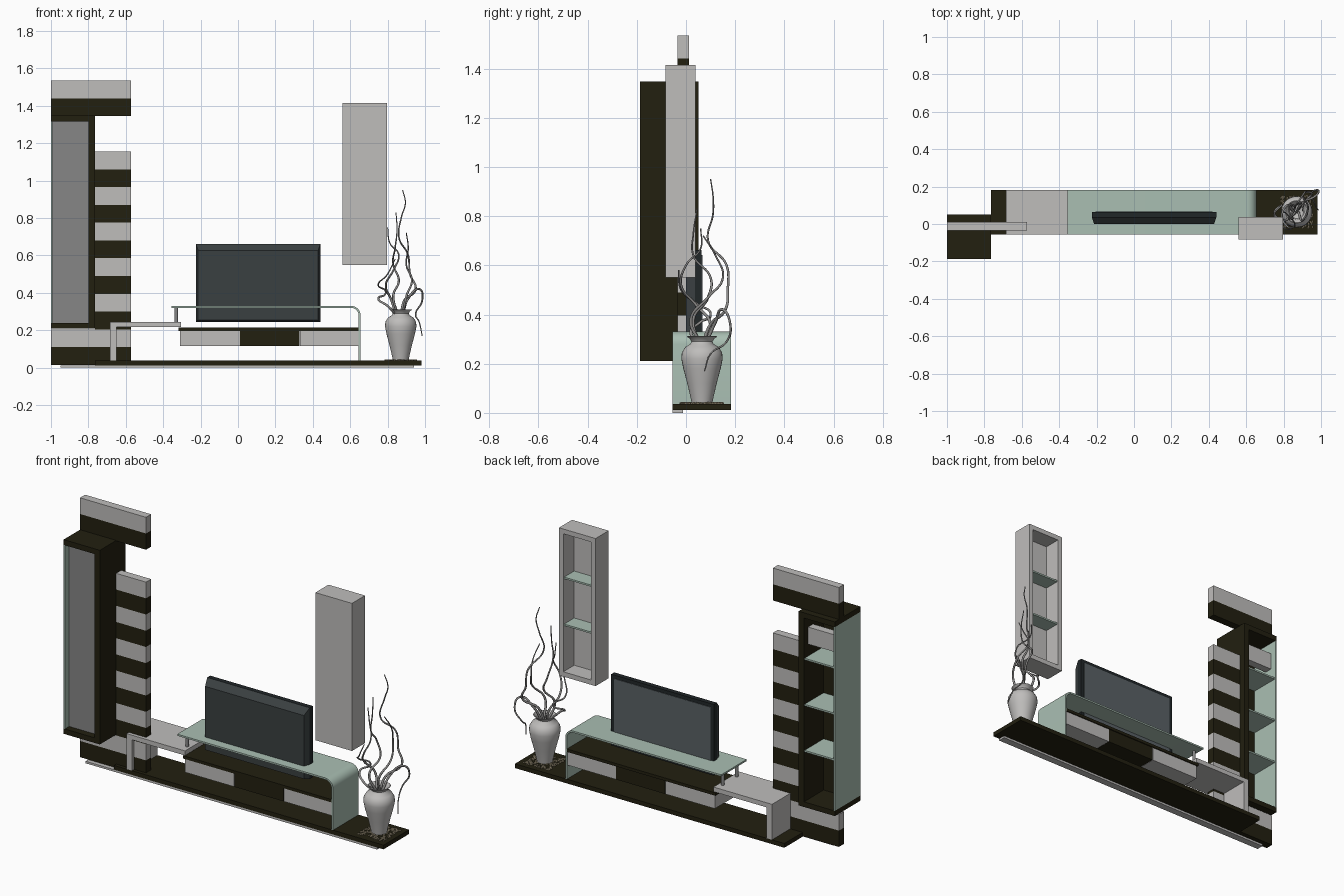
import bpy, bmesh, math, random
from mathutils import Matrix, Vector

cube = bpy.data.objects.get("Cube")
if cube:
    bpy.data.objects.remove(cube, do_unlink=True)
random.seed(4)


def material(name, r, g, b):
    m = bpy.data.materials.new(name)
    m.use_nodes = True
    m.diffuse_color = (r, g, b, 1)
    m.node_tree.nodes["Principled BSDF"].inputs["Base Color"].default_value = (r, g, b, 1)
    return m


DARK = material("dark wood", .016, .014, .005)
WHITE = material("white lacquer", .52, .51, .50)
GLASS = material("green glass", .40, .52, .45)
GREY = material("grey panel", .24, .24, .24)
SHELL = material("screen shell", .042, .051, .053)
FRAME = material("screen frame", .015, .02, .022)
SCREEN = material("screen surface", .10, .12, .13)
BRANCH = material("branch grey", .27, .265, .26)
PEBBLE = material("pebble tan", .45, .38, .25)


def finish(bm, name, *mats):
    me = bpy.data.meshes.new(name)
    bmesh.ops.recalc_face_normals(bm, faces=bm.faces)
    bm.to_mesh(me)
    bm.free()
    ob = bpy.data.objects.new(name, me)
    bpy.context.collection.objects.link(ob)
    for m in mats:
        me.materials.append(m)
    return ob


def smooth(ob):
    bpy.ops.object.select_all(action='DESELECT')
    ob.select_set(True)
    bpy.context.view_layer.objects.active = ob
    bpy.ops.object.shade_smooth_by_angle(angle=math.radians(40))


def box(name, mat, x, y, z):
    """Box from (min, max) pairs on each axis."""
    bm = bmesh.new()
    bmesh.ops.create_cube(bm, size=1)
    for v in bm.verts:
        v.co = [p[0] if c < 0 else p[1] for c, p in zip(v.co, (x, y, z))]
    return finish(bm, name, mat)


# Striped wall panels, alternating dark and white boards
STEP, WALL = .095, (-.035, .012)


def striped(name, x, first, count):
    for k in range(first, first + count):
        z = .015 + k * STEP
        box(f"{name}_{k}", WHITE if k % 2 else DARK, x, WALL, (z, z + STEP))


striped("lower_wall_board", (-1, -.572), 0, 2)
striped("column_wall_board", (-.765, -.572), 2, 10)
striped("upper_wall_board", (-1, -.572), 14, 2)

# Tall cabinet, open at the back, glass on its outer side
CY = (-.187, .05)
box("cabinet_top", DARK, (-1, -.765), CY, (1.317, 1.348))
box("cabinet_bottom", DARK, (-1, -.765), CY, (.21, .24))
box("cabinet_side", DARK, (-.8, -.765), CY, (.24, 1.317))
box("cabinet_glass_side", GLASS, (-1, -.992), CY, (.24, 1.317))
box("cabinet_front_panel", GREY, (-.992, -.8), (-.147, -.14), (.24, 1.317))
box("cabinet_lining", DARK, (-.992, -.8), (-.14, -.132), (.24, 1.317))
box("cabinet_inner_board", WHITE, (-.992, -.8), (-.035, .012), (1.15, 1.25))
for i in range(3):
    z = .53 + i * .27
    box(f"cabinet_shelf_{i}", GLASS, (-.992, -.8), (-.132, .045), (z, z + .01))

# Platform and plinth
DEPTH = (-.055, .182)
box("platform", DARK, (-.765, .982), DEPTH, (.012, .037))
box("plinth", WHITE, (-.95, .94), (-.055, -.012), (0, .012))

# Side table
box("side_table_top", WHITE, (-.685, -.305), DEPTH, (.218, .245))
box("side_table_leg", WHITE, (-.685, -.65), DEPTH, (.037, .218))

# Low shelf with drawers
box("low_shelf", DARK, (-.318, .645), DEPTH, (.197, .214))
for name, mat, x in (("left", WHITE, (.332, .65)), ("middle", DARK, (.012, .33)),
                     ("right", WHITE, (-.31, .01))):
    box(f"{name}_drawer", mat, x, (-.05, .176), (.117, .197))

# Bent glass table: a bent strip, given thickness and depth
R, T, XE, ZT = .05, .01, .655, .33


def arc(r):
    return [(XE - R + r * math.sin(a), ZT - R + r * math.cos(a))
            for a in [math.pi / 2 * i / 8 for i in range(9)]]


outer = [(-.355, ZT)] + arc(R) + [(XE, .037)]
inner = [(-.355, ZT - T)] + arc(R - T) + [(XE - T, .037)]
bm = bmesh.new()
rows = [[bm.verts.new((x, y, z)) for x, z in prof] for prof in (outer, inner) for y in DEPTH]
for a, b in ((0, 1), (2, 3), (0, 2), (1, 3)):
    for i in range(len(outer) - 1):
        bm.faces.new((rows[a][i], rows[a][i + 1], rows[b][i + 1], rows[b][i]))
for i in (0, -1):
    bm.faces.new([rows[r][i] for r in (0, 1, 3, 2)])
smooth(finish(bm, "bent_glass_table", GLASS))

for i, y in enumerate((0, .13)):
    bm = bmesh.new()
    bmesh.ops.create_cone(bm, cap_ends=True, segments=16, radius1=.009, radius2=.009,
                          depth=.075, matrix=Matrix.Translation((-.33, y, .2825)))
    smooth(finish(bm, f"glass_table_post_{i}", GREY))

# Television: frame, tapered rear shell, screen plate facing the back
TX, TZ = (-.225, .44), (.245, .662)
box("television_frame", FRAME, TX, (.036, .064), TZ)
shell = box("television_shell", SHELL, TX, (0, .036), TZ)
for v in shell.data.vertices:
    if v.co.y < .01:
        v.co.x += .012 if v.co.x < 0 else -.012
        v.co.z += -.035 if v.co.z > .5 else .01
box("television_screen", SCREEN, (-.205, .42), (.064, .067), (.275, .642))

# Hanging cabinet, open at the back
HX, HY, HZ, W = (.56, .797), (-.083, .038), (.55, 1.415), .028
box("hanging_front", WHITE, HX, (HY[0], HY[0] + .02), HZ)
for name, x in (("right", (HX[0], HX[0] + W)), ("left", (HX[1] - W, HX[1]))):
    box(f"hanging_{name}_side", WHITE, x, HY, HZ)
for name, z in (("bottom", (HZ[0], HZ[0] + W)), ("top", (HZ[1] - W, HZ[1]))):
    box(f"hanging_{name}", WHITE, (HX[0] + W, HX[1] - W), HY, z)
for i, z in enumerate((.845, 1.12)):
    box(f"hanging_shelf_{i}", GLASS, (HX[0] + W, HX[1] - W), (-.063, .03), (z, z + .01))

# Vase, turned from a profile
CX, CYV = .87, .065
profile = [(0, .04), (.042, .04), (.046, .06), (.06, .12), (.076, .18), (.084, .22),
           (.082, .245), (.068, .268), (.047, .28), (.043, .29), (.05, .302), (.062, .31),
           (.058, .312), (.04, .295), (.036, .27), (0, .25)]
bm = bmesh.new()
verts = [bm.verts.new((CX + r, CYV, z)) for r, z in profile]
edges = [bm.edges.new(p) for p in zip(verts, verts[1:])]
bmesh.ops.spin(bm, geom=verts + edges, cent=(CX, CYV, 0), axis=(0, 0, 1),
               angle=math.tau, steps=32)
bmesh.ops.remove_doubles(bm, verts=bm.verts, dist=.0002)
smooth(finish(bm, "vase", WHITE))

# Pebble bed around the vase
bm = bmesh.new()
for i in range(260):
    p = Vector((CX + random.uniform(-.085, .085), CYV + random.uniform(-.085, .085), .039))
    s = random.uniform(.003, .006)
    bmesh.ops.create_icosphere(bm, subdivisions=1, radius=1,
                               matrix=Matrix.Translation(p) @ Matrix.Diagonal((s, s * 1.3, s, 1)))
finish(bm, "pebbles", PEBBLE)

# Curly branches, smooth tapered tubes through a few points
paths = [
    [(.87, .065, .27), (.89, .1, .36), (.95, .16, .42), (.92, .17, .5), (.91, .165, .6),
     (.86, .09, .7), (.875, .11, .81), (.895, .11, .88), (.88, .1, .95)],
    [(.86, .06, .27), (.83, .03, .38), (.86, .09, .47), (.83, .1, .55), (.84, .03, .64),
     (.85, .03, .73), (.845, .045, .83)],
    [(.85, .07, .27), (.82, .1, .36), (.79, .04, .44), (.83, -.02, .52), (.86, 0, .6),
     (.81, .06, .67), (.8, .06, .75)],
    [(.85, .05, .28), (.8, .02, .33), (.75, .06, .37), (.79, .1, .4), (.75, .05, .44),
     (.8, -.02, .5), (.84, -.03, .58)],
    [(.88, .08, .28), (.91, .12, .37), (.97, .15, .42), (.985, .18, .36), (.95, .165, .29),
     (.97, .1, .24), (.985, .075, .17)],
    [(.88, .06, .28), (.9, .02, .38), (.93, .09, .47), (.9, .15, .55), (.91, .12, .64),
     (.9, .07, .72)],
]
for n, pts in enumerate(paths):
    cu = bpy.data.curves.new(f"branch_{n}", 'CURVE')
    cu.dimensions = '3D'
    cu.bevel_depth = .0065
    cu.bevel_resolution = 2
    cu.resolution_u = 8
    cu.use_fill_caps = True
    sp = cu.splines.new('BEZIER')
    sp.bezier_points.add(len(pts) - 1)
    for i, (bp, p) in enumerate(zip(sp.bezier_points, pts)):
        bp.co = p
        bp.handle_left_type = bp.handle_right_type = 'AUTO'
        bp.radius = 1.1 - .7 * i / (len(pts) - 1)
    cu.materials.append(BRANCH)
    bpy.context.collection.objects.link(bpy.data.objects.new(f"branch_{n}", cu))
